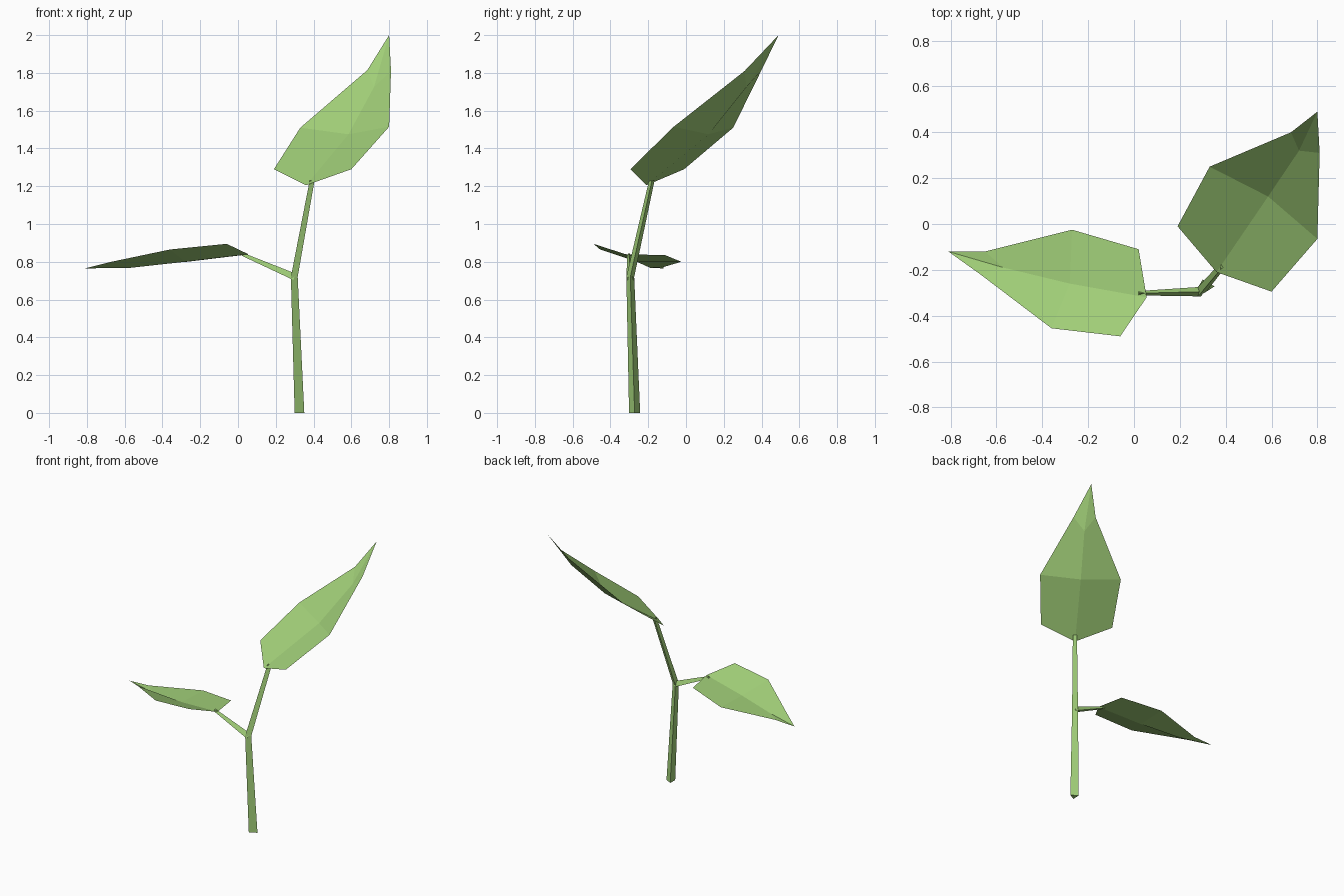
import bpy
import math
from mathutils import Vector

if "Cube" in bpy.data.objects:
    bpy.data.objects.remove(bpy.data.objects["Cube"])

green = bpy.data.materials.new("leaf green")
green.diffuse_color = (0.36, 0.63, 0.19, 1)
green.use_nodes = True
green.node_tree.nodes["Principled BSDF"].inputs["Base Color"].default_value = green.diffuse_color


def make_object(name, verts, faces):
    mesh = bpy.data.meshes.new(name)
    mesh.from_pydata([tuple(v) for v in verts], [], faces)
    mesh.materials.append(green)
    mesh.update()
    ob = bpy.data.objects.new(name, mesh)
    bpy.context.collection.objects.link(ob)
    return ob


def stalk(name, stations):
    """Three-sided tapering tube; each station is (centre, radius, u axis)."""
    verts, faces = [], []
    for centre, r, u in stations:
        c, u, v = Vector(centre), Vector(u).normalized(), Vector((0, 1, 0))
        for k in range(3):
            a = k * math.tau / 3
            verts.append(c + r * (math.cos(a) * u + math.sin(a) * v))
    for i in range(len(stations) - 1):
        for k in range(3):
            a, b = 3 * i + k, 3 * i + (k + 1) % 3
            faces.append((a, b, b + 3, a + 3))
    n = len(verts)
    faces += [(2, 1, 0), (n - 3, n - 2, n - 1)]
    make_object(name, verts, faces)


def leaf(name, base, left, right, rib, tip):
    """Folded sheet: three points on each edge, two along the midrib."""
    verts = [base, *left, *right, *rib, tip]
    # 0 base, 1-3 left edge, 4-6 right edge, 7-8 midrib, 9 tip
    faces = [(0, 7, 2, 1), (7, 8, 3, 2), (8, 9, 3),
             (0, 4, 5, 7), (7, 5, 6, 8), (8, 6, 9)]
    make_object(name, verts, faces)


# main stem, bent at the fork
stalk("main_stem", [((0.317, -0.272, 0), 0.034, (1, 0, 0)),
                    ((0.292, -0.295, 0.72), 0.024, (1, 0, 0)),
                    ((0.388, -0.181, 1.23), 0.017, (1, 0, -0.15))])

# side stalk to the small leaf
stalk("side_stalk", [((0.297, -0.295, 0.715), 0.024, (0.35, 0, 0.94)),
                     ((0.02, -0.302, 0.838), 0.011, (0.4, 0, 0.92))])

# upper leaf
leaf("upper_leaf", (0.36, -0.21, 1.205),
     [(0.19, -0.01, 1.29), (0.33, 0.25, 1.51), (0.685, 0.40, 1.815)],
     [(0.60, -0.295, 1.29), (0.80, -0.065, 1.515), (0.81, 0.31, 1.81)],
     [(0.585, 0.12, 1.475), (0.72, 0.32, 1.725)],
     (0.80, 0.49, 2.0))

# side leaf: seen from above its left edge is the front one
leaf("side_leaf", (0.055, -0.32, 0.84),
     [(-0.06, -0.49, 0.895), (-0.36, -0.455, 0.865), (-0.67, -0.22, 0.80)],
     [(0.02, -0.11, 0.835), (-0.27, -0.025, 0.80), (-0.65, -0.12, 0.772)],
     [(-0.28, -0.26, 0.80), (-0.57, -0.19, 0.768)],
     (-0.81, -0.12, 0.765))

# make leaf faces point upward
for name in ("upper_leaf", "side_leaf"):
    mesh = bpy.data.objects[name].data
    if sum(p.normal.z for p in mesh.polygons) < 0:
        mesh.flip_normals()
